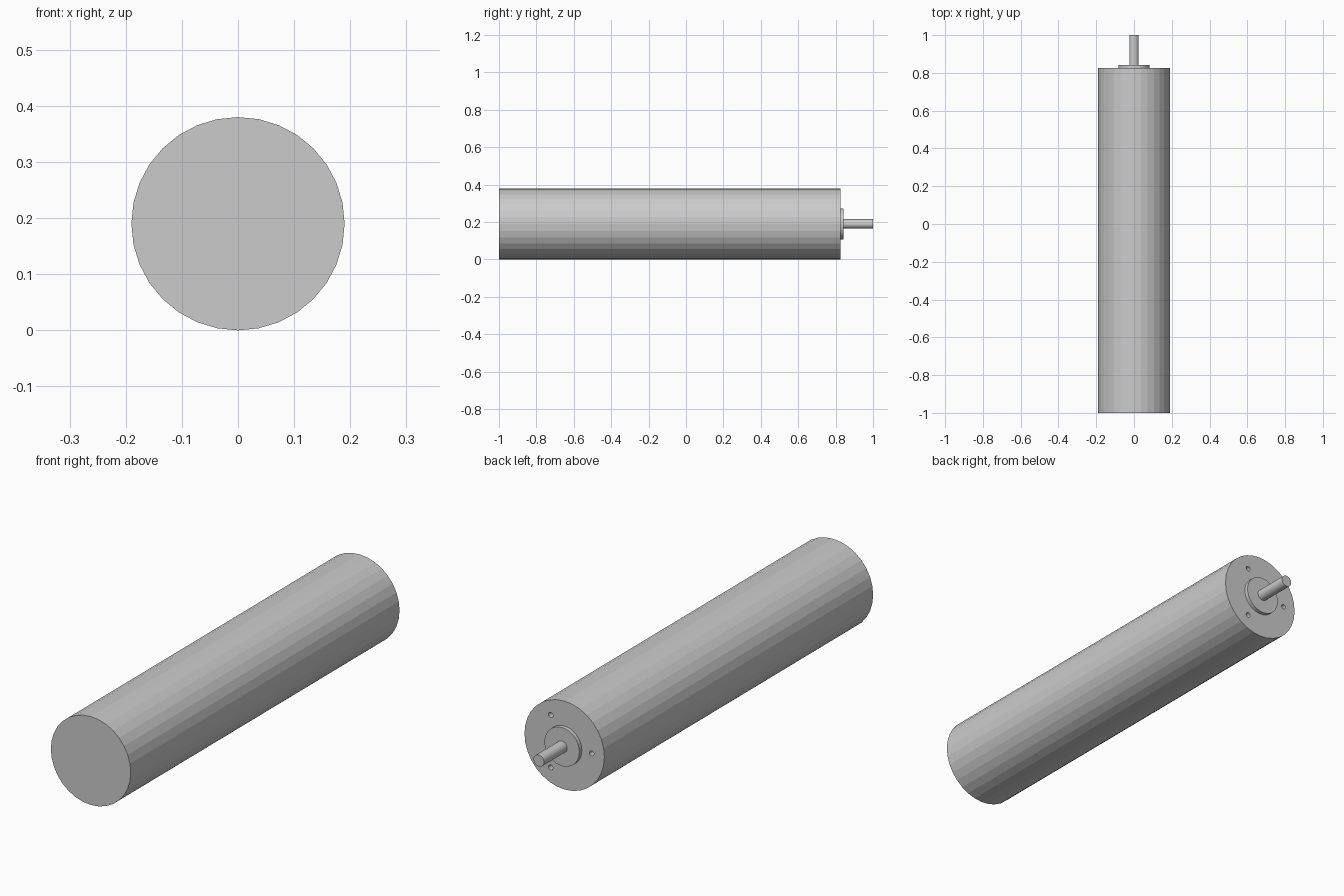
import bpy
from math import pi, sin, cos

if "Cube" in bpy.data.objects:
    bpy.data.objects.remove(bpy.data.objects["Cube"])

AXIS_Z = 0.19  # height of the motor axis


def cylinder(name, radius, y0, y1, x=0.0, z=AXIS_Z, sides=32):
    """Cylinder lying along y between y0 and y1."""
    bpy.ops.mesh.primitive_cylinder_add(
        vertices=sides, radius=radius, depth=y1 - y0,
        location=(x, (y0 + y1) / 2, z), rotation=(pi / 2, 0, 0))
    obj = bpy.context.object
    obj.name = name
    return obj


# Main housing, boss on its back face, and output shaft
body = cylinder("motor_body", 0.19, -1.0, 0.826)
boss = cylinder("front_boss", 0.083, 0.82, 0.843)
shaft = cylinder("output_shaft", 0.025, 0.83, 1.0)

# Three blind mounting holes around the boss
cutters = []
for i in range(3):
    a = pi + i * 2 * pi / 3
    cutter = cylinder("hole_cutter", 0.011, 0.776, 0.86,
                      0.13 * cos(a), AXIS_Z + 0.13 * sin(a), 16)
    cutter.hide_render = True
    cutters.append(cutter)
    mod = body.modifiers.new("mounting_hole", 'BOOLEAN')
    mod.operation = 'DIFFERENCE'
    mod.solver = 'EXACT'
    mod.object = cutter

# Bake the holes and remove the cutters
bpy.context.view_layer.objects.active = body
for mod in list(body.modifiers):
    bpy.ops.object.modifier_apply(modifier=mod.name)
for cutter in cutters:
    bpy.data.objects.remove(cutter)
